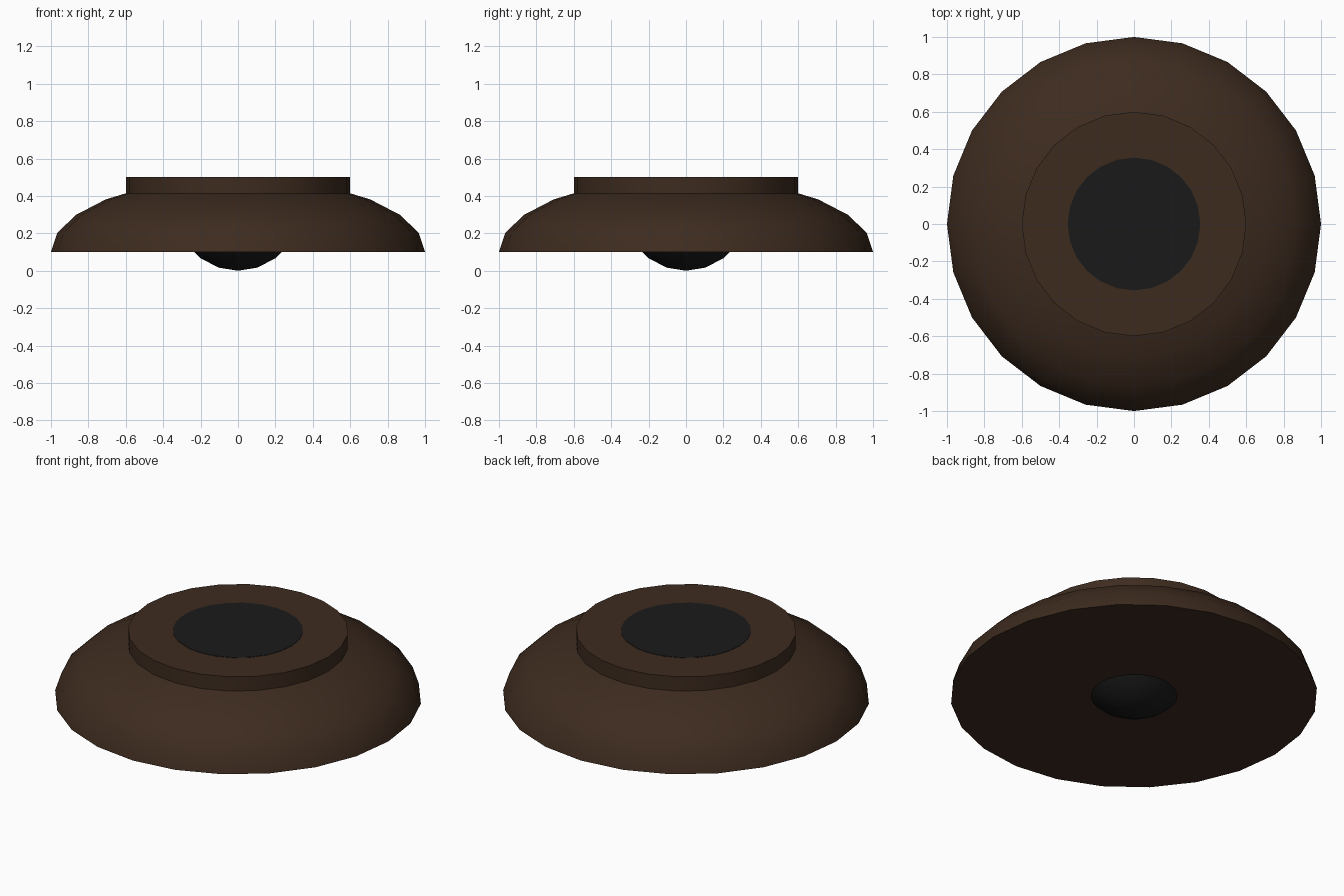
import bpy, bmesh
from math import sin, cos, pi

if "Cube" in bpy.data.objects:
    bpy.data.objects.remove(bpy.data.objects["Cube"])

SEG = 24

def material(name, rgb):
    m = bpy.data.materials.new(name)
    m.diffuse_color = (*rgb, 1)
    m.use_nodes = True
    m.node_tree.nodes["Principled BSDF"].inputs["Base Color"].default_value = m.diffuse_color
    return m

def lathe(name, profile, mat):
    """Spin (radius, z) points around z; the open ends are capped, radius 0 is a pole."""
    bm = bmesh.new()
    rings = []
    for r, z in profile:
        n = SEG if r > 1e-4 else 1
        rings.append([bm.verts.new((r * cos(2 * pi * i / SEG), r * sin(2 * pi * i / SEG), z))
                      for i in range(n)])
    for a, b in zip(rings, rings[1:]):
        for i in range(SEG):
            j = (i + 1) % SEG
            quad = [a[i % len(a)], a[j % len(a)], b[j % len(b)], b[i % len(b)]]
            bm.faces.new(list(dict.fromkeys(quad)))
    for ring in (rings[0], rings[-1]):
        if len(ring) > 1:
            bm.faces.new(ring)
    bmesh.ops.recalc_face_normals(bm, faces=bm.faces)
    me = bpy.data.meshes.new(name)
    bm.to_mesh(me)
    bm.free()
    me.materials.append(mat)
    ob = bpy.data.objects.new(name, me)
    bpy.context.collection.objects.link(ob)
    bpy.ops.object.select_all(action='DESELECT')
    ob.select_set(True)
    bpy.context.view_layer.objects.active = ob
    bpy.ops.object.shade_smooth_by_angle(angle=pi / 6)
    return ob

brown = material("brown", (0.0467, 0.0242, 0.0137))
black = material("black", (0.0103, 0.0103, 0.0103))
steps = [k * pi / 12 for k in range(7)]

# Squashed dome with a flat underside
lathe("dome_body", [(cos(t), 0.1 + 0.398 * sin(t)) for t in steps], brown)

# Low collar on top of the dome
lathe("top_collar", [(0.6, 0.4), (0.6, 0.5)], brown)

# Dark bowl whose tip pokes out below
lathe("bowl_tip", [(0.4 * sin(t), 0.498 * (1 - cos(t))) for t in steps], black)

# Dark disc in the collar top
lathe("top_disc", [(0.355, 0.49), (0.355, 0.502)], black)
